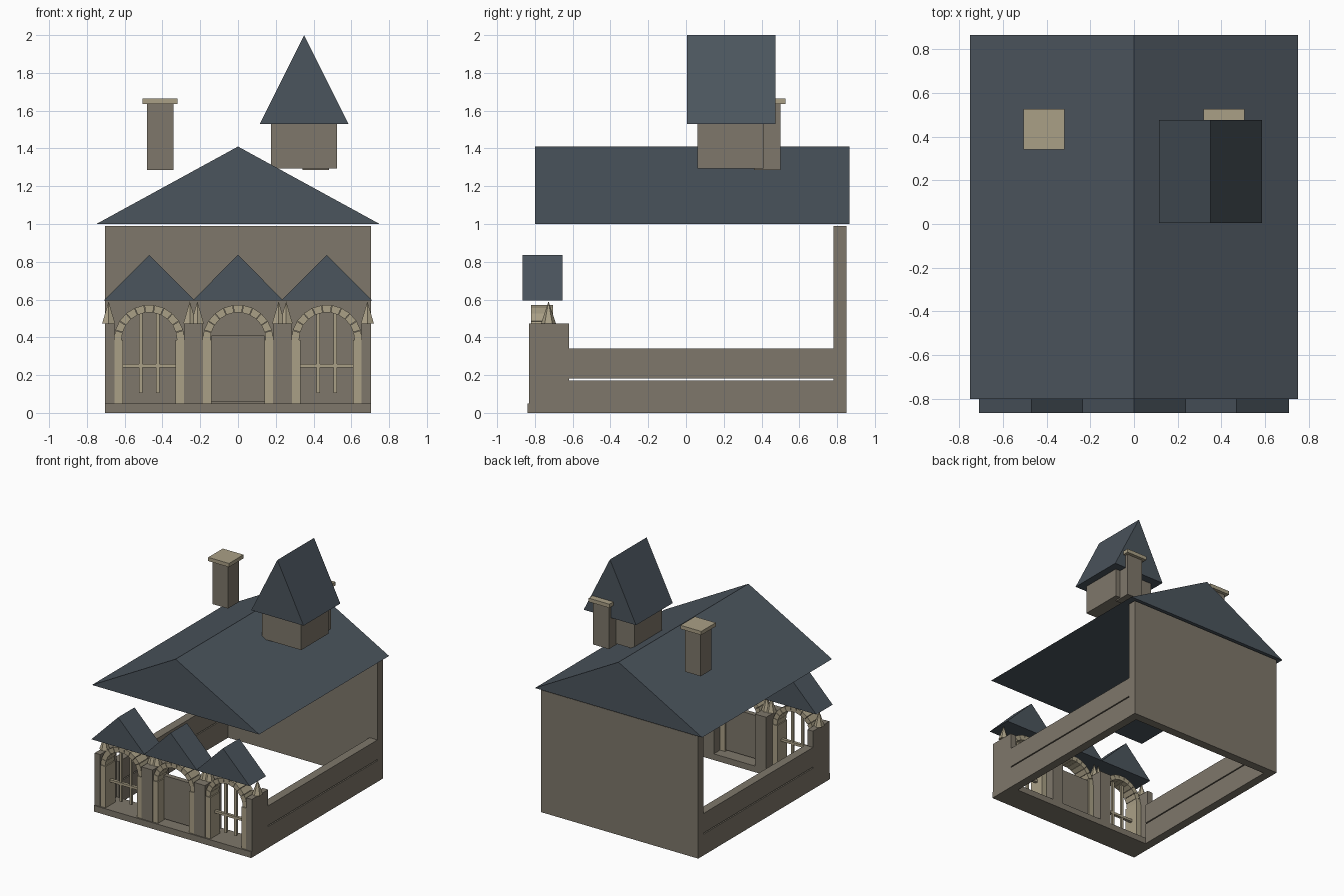
import bpy, bmesh, math

if "Cube" in bpy.data.objects:
    bpy.data.objects.remove(bpy.data.objects["Cube"])


def material(name, col):
    m = bpy.data.materials.new(name)
    m.diffuse_color = (*col, 1)
    m.use_nodes = True
    m.node_tree.nodes["Principled BSDF"].inputs["Base Color"].default_value = m.diffuse_color
    return m


STONE = material("stone", (0.21, 0.185, 0.145))
SLATE = material("slate", (0.07, 0.09, 0.11))
TRIM = material("trim", (0.40, 0.35, 0.24))


def finish(name, bm, mat):
    bmesh.ops.recalc_face_normals(bm, faces=bm.faces)
    me = bpy.data.meshes.new(name)
    bm.to_mesh(me)
    bm.free()
    me.materials.append(mat)
    ob = bpy.data.objects.new(name, me)
    bpy.context.collection.objects.link(ob)
    return ob


def add_prism(bm, profile, y0, y1):
    """Extrude an (x, z) profile along y."""
    f = bm.faces.new([bm.verts.new((x, y0, z)) for x, z in profile])
    r = bmesh.ops.extrude_face_region(bm, geom=[f])
    vs = [g for g in r["geom"] if isinstance(g, bmesh.types.BMVert)]
    bmesh.ops.translate(bm, verts=vs, vec=(0, y1 - y0, 0))


def prism(name, profile, y0, y1, mat):
    bm = bmesh.new()
    add_prism(bm, profile, y0, y1)
    return finish(name, bm, mat)


def box(name, x0, x1, y0, y1, z0, z1, mat=STONE):
    return prism(name, [(x0, z0), (x1, z0), (x1, z1), (x0, z1)], y0, y1, mat)


def gable(name, cx, half, y0, y1, z0, z1):
    return prism(name, [(cx - half, z0), (cx + half, z0), (cx, z1)], y0, y1, SLATE)


def arch(name, cx, cz, r0, r1, y0, y1, count):
    """Half ring of separate wedge stones."""
    bm = bmesh.new()
    step = math.pi / count
    for i in range(count):
        a, b = i * step + 0.008, (i + 1) * step - 0.008
        add_prism(bm, [(cx + r * math.cos(t), cz + r * math.sin(t))
                       for r, t in ((r0, a), (r1, a), (r1, b), (r0, b))], y0, y1)
    return finish(name, bm, TRIM)


def finial(name, x, y, z0, z1):
    bm = bmesh.new()
    bmesh.ops.create_cone(bm, cap_ends=True, segments=6, radius1=0.04,
                          radius2=0, depth=z1 - z0)
    bmesh.ops.translate(bm, verts=bm.verts, vec=(x, y, (z0 + z1) / 2))
    return finish(name, bm, TRIM)


# Back wall, main roof and front base
box("back_wall", -0.705, 0.705, 0.78, 0.85, 0, 0.99)
gable("main_roof", 0, 0.75, -0.80, 0.865, 1.0, 1.41)
box("front_base", -0.705, 0.705, -0.838, -0.62, 0, 0.05)

# Side walls in two courses, corner and inner pillars, chimneys
for s in (-1, 1):
    a, b = sorted((s * 0.635, s * 0.705))
    box("side_wall_lower", a, b, -0.62, 0.78, 0, 0.172)
    box("side_wall_upper", a, b, -0.62, 0.78, 0.181, 0.34)
    a, b = sorted((s * 0.655, s * 0.705))
    box("corner_pillar", a, b, -0.83, -0.62, 0.05, 0.472)
    a, b = sorted((s * 0.185, s * 0.285))
    box("inner_pillar", a, b, -0.83, -0.62, 0.05, 0.472)
    c = s * 0.412
    box("chimney", c - 0.07, c + 0.07, 0.36, 0.50, 1.285, 1.635)
    box("chimney_cap", c - 0.093, c + 0.093, 0.34, 0.526, 1.635, 1.665, TRIM)

# Three arched bays, each with a small gable roof and two finials
for bay in (-1, 0, 1):
    c = bay * 0.47
    gable("bay_roof", c, 0.24, -0.865, -0.655, 0.595, 0.837)
    arch("arch_stones", c, 0.385, 0.147, 0.187, -0.82, -0.705, 11)
    for s in (-1, 1):
        a, b = sorted((c + s * 0.14, c + s * 0.185))
        box("jamb", a, b, -0.825, -0.70, 0.05, 0.385, TRIM)
        finial("finial", c + s * 0.215, -0.728, 0.472, 0.59)
    if bay:
        for s in (-1, 1):
            m = c + s * 0.045
            box("window_upright", m - 0.01, m + 0.01, -0.77, -0.75, 0.105, 0.525, TRIM)
        box("window_crossbar", c - 0.145, c + 0.145, -0.772, -0.748, 0.24, 0.26, TRIM)
    else:
        box("door", -0.14, 0.14, -0.75, -0.71, 0.06, 0.41)

# Roof tower
box("tower", 0.175, 0.525, 0.06, 0.41, 1.295, 1.53)
gable("tower_roof", 0.35, 0.235, 0.005, 0.475, 1.53, 2.0)
